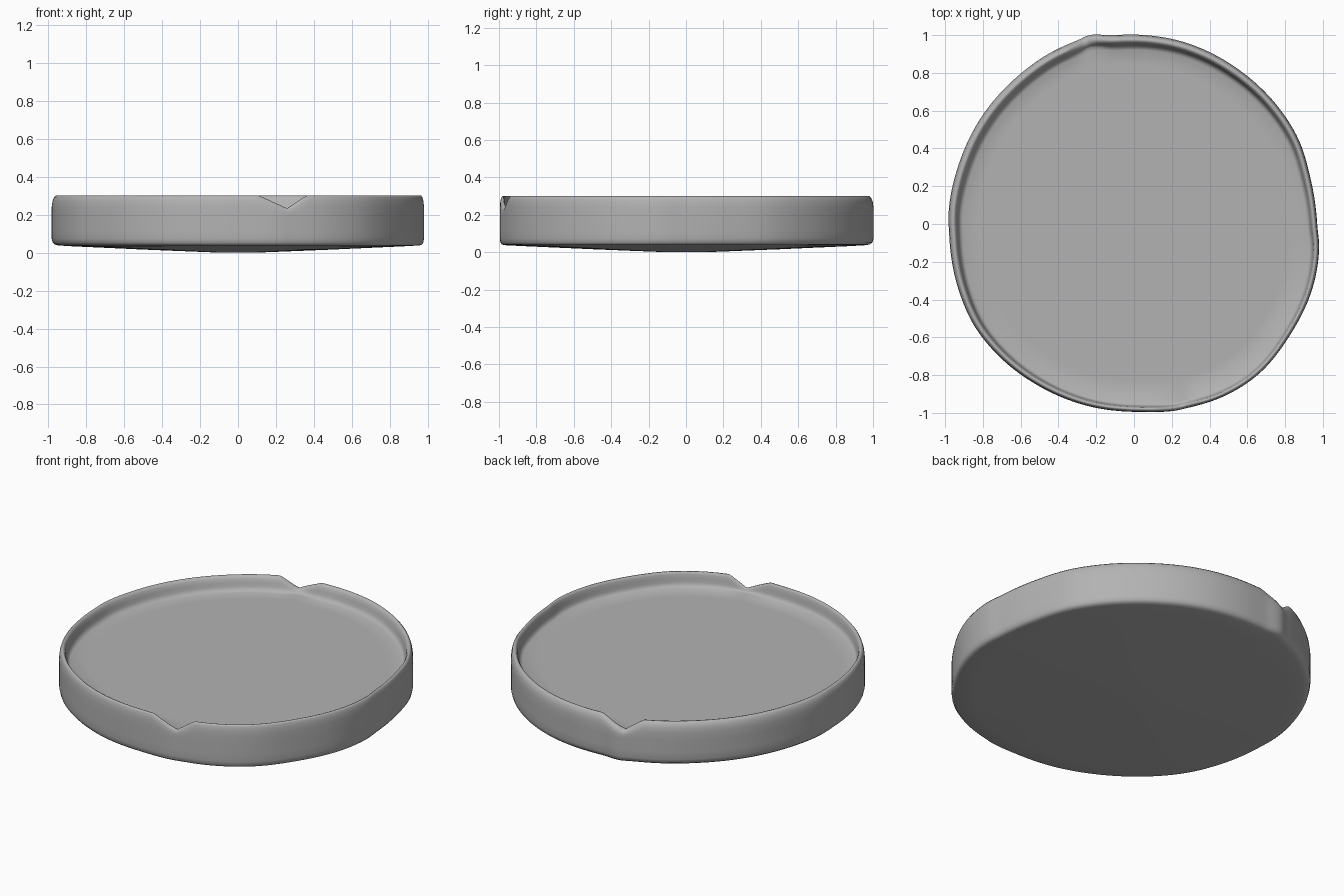
import bpy, bmesh, math

if "Cube" in bpy.data.objects:
    bpy.data.objects.remove(bpy.data.objects["Cube"])

# Hand-shaped outline of the dish, counter-clockwise (x, y)
OUTLINE = [(0.97, 0.0), (0.935, 0.24), (0.87, 0.45), (0.755, 0.63), (0.565, 0.81),
           (0.40, 0.91), (0.24, 0.97), (0.06, 1.0), (-0.12, 1.0), (-0.235, 1.0), (-0.30, 0.972),
           (-0.445, 0.905), (-0.63, 0.77), (-0.815, 0.555), (-0.93, 0.31),
           (-0.98, 0.08), (-0.977, -0.08), (-0.925, -0.36), (-0.845, -0.54),
           (-0.71, -0.705), (-0.50, -0.86), (-0.23, -0.967), (0.03, -0.995),
           (0.22, -0.988), (0.29, -0.972), (0.48, -0.91), (0.665, -0.79),
           (0.825, -0.59), (0.945, -0.34), (0.98, -0.13)]
N = 288
TOP, FLOOR = 0.302, 0.215
POLAR = sorted((math.atan2(y, x) % math.tau, math.hypot(x, y)) for x, y in OUTLINE)


def radius(a):
    """Smooth periodic interpolation of the outline radius."""
    n = len(POLAR)
    pt = lambda i: (POLAR[i % n][0] + math.tau * (i // n), POLAR[i % n][1])
    a %= math.tau
    i = max([k for k in range(n) if POLAR[k][0] <= a], default=-1)
    (a0, r0), (a1, r1), (a2, r2), (a3, r3) = (pt(i + k) for k in (-1, 0, 1, 2))
    h = a2 - a1
    t = (a - a1) / h
    m1, m2 = (r2 - r0) / (a2 - a0) * h, (r3 - r1) / (a3 - a1) * h
    return ((2*t**3 - 3*t*t + 1) * r1 + (t**3 - 2*t*t + t) * m1
            + (3*t*t - 2*t**3) * r2 + (t**3 - t*t) * m2)


def rim_height(a):
    """Rim height with a V-shaped pouring notch front and back."""
    depth = 0.0
    for centre in (-75.0, 105.0):
        d = (math.degrees(a) - centre + 180) % 360 - 180
        depth = max(depth, 0.068 * (1 + d / 8.6 if d < 0 else 1 - d / 6.0))
    return TOP - depth


# Cross-section from under the base, up the wall, over the rim to the floor
UNDER = [(0.12, 0.001), (0.3, 0.008), (0.5, 0.016), (0.7, 0.025), (0.88, 0.033)]
WALL = [(0.7, 0.038), (0.35, 0.042), (0.1, 0.053), (0.0, 0.075), (0.0, 0.12),
        (0.0, 0.19), (0.0, 0.24), (0.08, 0.27), (0.22, 0.29), (0.42, 0.301),
        (0.62, 0.299), (0.8, 0.285), (0.92, 0.262), (1.0, 0.24), (1.15, 0.223),
        (1.45, FLOOR)]
FLOOR_RINGS = [0.9, 0.6, 0.3]

bm = bmesh.new()
angles = [math.tau * i / N for i in range(N)]
rings = []


def add_ring(point):
    ring = []
    for a in angles:
        r, z = point(a)
        ring.append(bm.verts.new((r * math.cos(a), r * math.sin(a), z)))
    rings.append(ring)


def wall_point(f, z):
    """Squash the upper wall down to the notch, keeping base and floor."""
    base = FLOOR if f > 0.7 else 0.19

    def point(a):
        width = 0.044 + 0.014 * math.cos(a - math.radians(120))
        s = (rim_height(a) - base) / (TOP - base)
        return radius(a) - f * width, z if z <= base else base + (z - base) * s
    return point


for s, z in UNDER:
    add_ring(lambda a: (radius(a) * s, z))
for f, z in WALL:
    add_ring(wall_point(f, z))
for s in FLOOR_RINGS:
    add_ring(lambda a: ((radius(a) - 0.07) * s, FLOOR))

# Skin the rings and close both centres
for low, high in zip(rings, rings[1:]):
    for i in range(N):
        j = (i + 1) % N
        bm.faces.new((low[i], low[j], high[j], high[i]))
for ring, z in ((rings[0], 0.0), (rings[-1], FLOOR)):
    c = bm.verts.new((0, 0, z))
    for i in range(N):
        bm.faces.new((ring[i], ring[(i + 1) % N], c))
bmesh.ops.recalc_face_normals(bm, faces=bm.faces)

mesh = bpy.data.meshes.new("shallow_dish")
bm.to_mesh(mesh)
bm.free()
dish = bpy.data.objects.new("shallow_dish", mesh)
bpy.context.collection.objects.link(dish)

# Darker grey clay
clay = bpy.data.materials.new("dark_grey_clay")
clay.diffuse_color = (0.45, 0.45, 0.45, 1)
clay.use_nodes = True
clay.node_tree.nodes["Principled BSDF"].inputs["Base Color"].default_value = clay.diffuse_color
mesh.materials.append(clay)

bpy.context.view_layer.objects.active = dish
dish.select_set(True)
bpy.ops.object.shade_smooth_by_angle(angle=math.radians(80))
